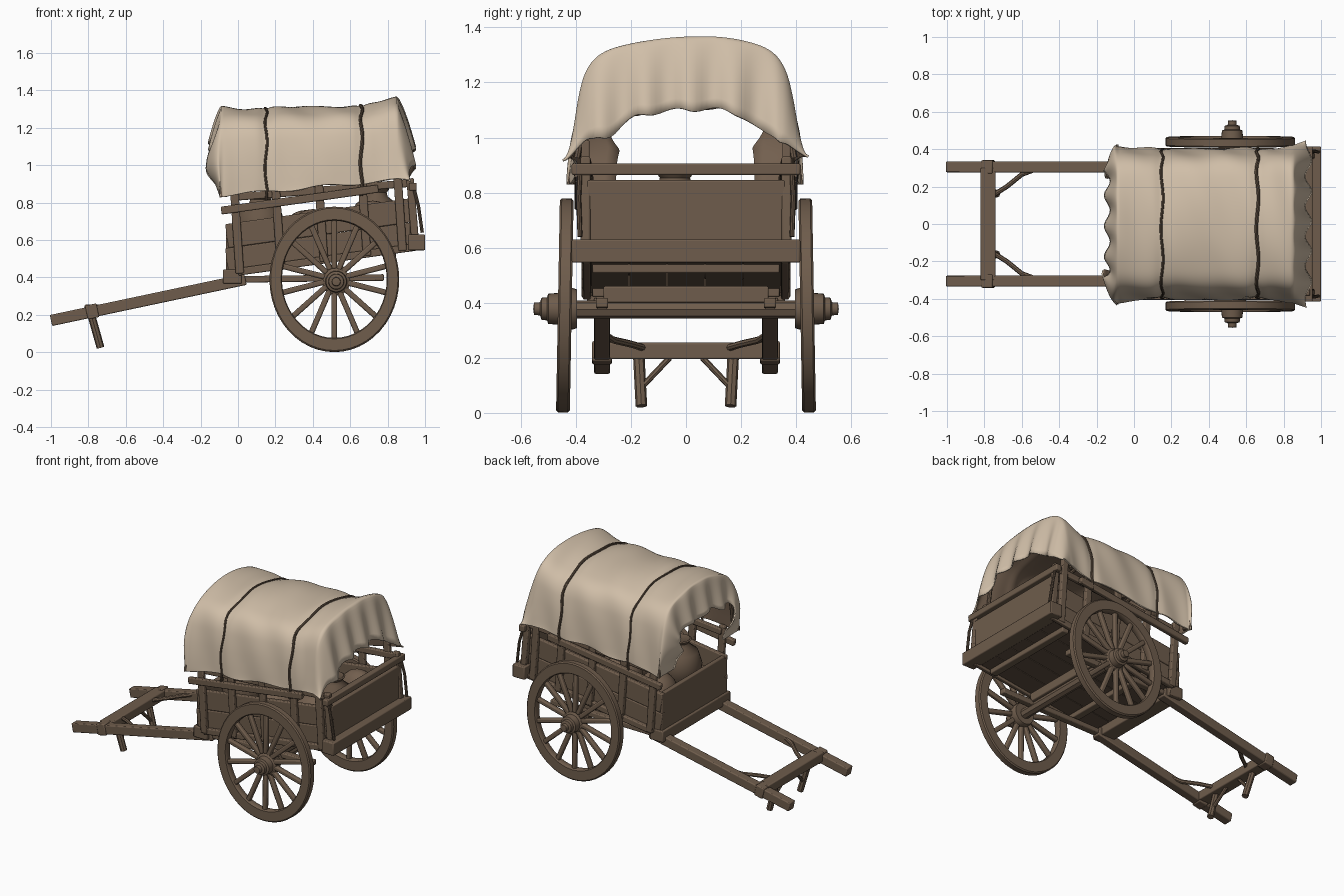
import bpy, bmesh, math
from mathutils import Vector, Matrix

if "Cube" in bpy.data.objects:
    bpy.data.objects.remove(bpy.data.objects["Cube"])


def material(name, rgb):
    m = bpy.data.materials.new(name)
    m.use_nodes = True
    m.diffuse_color = (*rgb, 1)
    m.node_tree.nodes["Principled BSDF"].inputs["Base Color"].default_value = (*rgb, 1)
    return m


WOOD = material("weathered wood", (0.158, 0.108, 0.072))
DARK = material("dark wood", (0.120, 0.082, 0.055))
CLOTH = material("canvas cloth", (0.63, 0.515, 0.39))
LINING = material("shaded lining", (0.17, 0.115, 0.077))
ROPE = material("old rope", (0.115, 0.079, 0.053))
CLAY = material("brown clay", (0.14, 0.095, 0.063))


def finish(name, bm, mat, bevel=0):
    me = bpy.data.meshes.new(name)
    bmesh.ops.recalc_face_normals(bm, faces=bm.faces)
    bm.to_mesh(me)
    bm.free()
    ob = bpy.data.objects.new(name, me)
    bpy.context.collection.objects.link(ob)
    me.materials.append(mat)
    if bevel:
        mod = ob.modifiers.new("worn edges", "BEVEL")
        mod.width, mod.segments = bevel, 2
    bpy.ops.object.select_all(action="DESELECT")
    ob.select_set(True)
    bpy.context.view_layer.objects.active = ob
    bpy.ops.object.shade_smooth_by_angle(angle=math.radians(40))


def axes(a, b):
    """Frame at the middle of a-b whose local x runs along the line."""
    d = (b - a).normalized()
    up = Vector((0, 0, 1)) if abs(d.z) < 0.8 else Vector((1, 0, 0))
    side = up.cross(d).normalized()
    m = Matrix((d, side, d.cross(side))).transposed().to_4x4()
    return Matrix.Translation((a + b) / 2) @ m


def beam(name, a, b, w, h, mat=WOOD, bevel=0.006):
    a, b = Vector(a), Vector(b)
    bm = bmesh.new()
    bmesh.ops.create_cube(bm, size=1, matrix=axes(a, b) @ Matrix.Diagonal(((b - a).length, w, h, 1)))
    finish(name, bm, mat, bevel)


def lathe(name, profile, place, mat, steps=32):
    """Spin (radius, height) points around local z."""
    bm = bmesh.new()
    vs = [bm.verts.new((r, 0, h)) for r, h in profile]
    es = [bm.edges.new(p) for p in zip(vs, vs[1:])]
    bmesh.ops.spin(bm, geom=vs + es, cent=(0, 0, 0), axis=(0, 0, 1), angle=math.tau, steps=steps)
    bmesh.ops.remove_doubles(bm, verts=bm.verts, dist=0.0005)
    bm.transform(place)
    finish(name, bm, mat)


def tube(name, pts, r, mat=WOOD):
    bm = bmesh.new()
    rings = []
    pts = [Vector(p) for p in pts]
    for i, p in enumerate(pts):
        m = axes(pts[max(i - 1, 0)], pts[min(i + 1, len(pts) - 1)]).to_3x3()
        ang = [k * math.tau / 8 for k in range(8)]
        rings.append([bm.verts.new(p + m @ Vector((0, r * math.cos(t), r * math.sin(t)))) for t in ang])
    for p, q in zip(rings, rings[1:]):
        for k in range(8):
            bm.faces.new((p[k], p[k - 1], q[k - 1], q[k]))
    bm.faces.new(rings[0])
    bm.faces.new(rings[-1])
    finish(name, bm, mat)


def bed(x, y, h):
    """Point on the tilted cart body, h above its underside."""
    return (x, y, 0.40 + 0.14 * x + h)


SIDES = (("left", 1), ("right", -1))

# Wheels: slightly oval, cambered felloe ring, spokes and stepped hub
RIM = [(0.28, -0.018), (0.285, -0.025), (0.34, -0.025), (0.347, -0.018), (0.347, 0.018),
       (0.34, 0.025), (0.285, 0.025), (0.28, 0.018), (0.28, -0.018)]
HUB = [(0, -0.045), (0.07, -0.045), (0.075, -0.03), (0.075, 0.01), (0.058, 0.02), (0.055, 0.06),
       (0.042, 0.065), (0.04, 0.085), (0.024, 0.09), (0.022, 0.112), (0, 0.115)]
for tag, s in SIDES:
    oval = (Matrix.Translation((0.515, s * 0.44, 0.39)) @ Matrix.Diagonal((1, 1, 1.12, 1))
            @ Matrix.Rotation(s * 0.02, 4, "X"))
    turn = Matrix.Rotation(-s * math.pi / 2, 4, "X")
    lathe(tag + "_wheel_rim", RIM, oval @ turn, WOOD, 48)
    lathe(tag + "_hub", HUB, Matrix.Translation((0.525, s * 0.44, 0.378)) @ turn, WOOD, 24)
    for i in range(14):
        a = (i + 0.5) * math.tau / 14
        ray = Vector((math.cos(a), 0, math.sin(a)))
        beam(f"{tag}_spoke_{i}", oval @ (ray * 0.05), oval @ (ray * 0.29), 0.03, 0.03, WOOD, 0.008)
tube("axle", [(0.525, -0.42, 0.375), (0.525, 0.42, 0.375)], 0.033)
beam("axle_bolster", (0.525, -0.3, 0.43), (0.525, 0.3, 0.43), 0.08, 0.06)

# Shafts and undercarriage
for tag, s in SIDES:
    y = s * 0.305
    beam(tag + "_shaft", (-1.0, y, 0.17), (0.04, y, 0.39), 0.058, 0.06)
    beam(tag + "_shaft_strap", (-0.81, y, 0.212), (-0.75, y, 0.225), 0.072, 0.075)
    beam(tag + "_sill", (0.0, y, 0.39), (0.78, y, 0.40), 0.045, 0.035)
    tube(tag + "_shaft_brace", [(-0.76, s * 0.15, 0.235), (-0.68, s * 0.2, 0.25),
                                (-0.6, s * 0.265, 0.265), (-0.52, s * 0.295, 0.285)], 0.013)
    tube(tag + "_prop_leg", [(-0.79, s * 0.172, 0.22), (-0.735, s * 0.162, 0.025)], 0.021)
    tube(tag + "_leg_brace", [(-0.755, s * 0.155, 0.10), (-0.775, s * 0.06, 0.20)], 0.011)
beam("shaft_crossbar", (-0.78, -0.3, 0.225), (-0.78, 0.3, 0.225), 0.08, 0.06)
beam("front_bolster", (-0.03, -0.36, 0.405), (-0.03, 0.36, 0.405), 0.1, 0.075)

# Bed floor, plank by plank, with cross joists
for i in range(5):
    y = (i - 2) * 0.138
    beam(f"floor_plank_{i}", bed(-0.05, y, 0.035), bed(0.95, y, 0.035), 0.136, 0.028, DARK, 0.003)
for i, x in enumerate((0.2, 0.82)):
    beam(f"floor_joist_{i}", bed(x, -0.34, 0.01), bed(x, 0.34, 0.01), 0.05, 0.035)

# Side boards, posts and rails
for tag, s in SIDES:
    for i, h in enumerate((0.1, 0.23)):
        beam(f"{tag}_side_board_{i}", bed(-0.06, s * 0.335, h), bed(0.94, s * 0.335, h), 0.03, 0.128)
    for i, x in enumerate((0.01, 0.23, 0.46, 0.69, 0.88)):
        beam(f"{tag}_post_{i}", bed(x, s * 0.365, 0.02), bed(x - 0.03, s * 0.365, 0.47), 0.03, 0.045)
    beam(tag + "_outer_rail", bed(-0.09, s * 0.39, 0.37), bed(0.75, s * 0.39, 0.37), 0.03, 0.042)
    beam(tag + "_upper_rail", (-0.02, s * 0.35, 0.83), (0.93, s * 0.36, 0.905), 0.03, 0.04)
    beam(tag + "_sill_trim", bed(0.0, s * 0.36, 0.03), bed(0.95, s * 0.36, 0.03), 0.03, 0.04)
    beam(tag + "_tail_post", (0.95, s * 0.365, 0.56), (0.92, s * 0.365, 0.93), 0.035, 0.04)
    tube(tag + "_tail_rope", [(0.94, s * 0.385, 0.88), (0.965, s * 0.39, 0.78), (0.985, s * 0.385, 0.64)], 0.009, ROPE)

# Front board, tailboard, ledge and tail rail
beam("front_board", (-0.05, -0.345, 0.55), (-0.05, 0.345, 0.55), 0.03, 0.27)
beam("tailboard", (0.935, -0.36, 0.725), (0.935, 0.36, 0.725), 0.03, 0.24)
beam("tail_ledge", (0.955, -0.415, 0.588), (0.955, 0.415, 0.588), 0.09, 0.085)
beam("tail_rail", (0.935, -0.415, 0.885), (0.935, 0.415, 0.885), 0.04, 0.042)

# Canvas cross-section: (half width, height fraction), rounded by corner cutting
half = [(0.405, 0), (0.398, 0.25), (0.385, 0.5), (0.36, 0.73), (0.305, 0.88), (0.19, 0.96), (0.07, 1)]
arch = [Vector(p) for p in half] + [Vector((-y, f)) for y, f in reversed(half)]
for _ in range(3):
    arch = [arch[0]] + [p.lerp(q, t) for p, q in zip(arch, arch[1:]) for t in (0.25, 0.75)] + [arch[-1]]
X0, X1 = -0.09, 0.85


def bump(x, c, w):
    return math.exp(-((x - c) / w) ** 2)


def cover(x, v, lift=0):
    """Canvas surface at x, with v from 0 to 1 over the arch."""
    k = v * (len(arch) - 1)
    i = min(int(k), len(arch) - 2)
    y, f = arch[i].lerp(arch[i + 1], k - i)
    hem = 0.845 + 0.09 * x + 0.008 * math.sin(17 * x)
    top = 1.305 + 0.025 * x + 0.042 * bump(x, X1, 0.09) + 0.012 * bump(x, X0, 0.08)
    n = 0.004 * math.sin(13 * x + 9 * v) + 0.004 * math.sin(24 * x - 17 * v)
    n += lift - 0.01 * (bump(x, 0.15, 0.03) + bump(x, 0.66, 0.03))
    wide = 1 + 2 * n + 0.04 * (1 - f) * (bump(x, X0, 0.06) + bump(x, X1, 0.06))
    return Vector((x, y * wide, hem + f * (top - hem) + n * f)), f


def rear_valance(t, v):
    """Loose cloth hanging past the tail hoop."""
    p, f = cover(X1, v)
    y = p.y
    drop = 0.265 * min(1, max(0, (p.z - 0.85) / 0.42)) - 0.05 * (1 - f) ** 3
    drop += 0.05 * bump(abs(y), 0.29, 0.06) * f + 0.008 * math.sin(40 * y)
    p.x += t * (0.085 + 0.018 * math.sin(38 * y + 1))
    p.z -= drop * t ** 1.4
    p.y *= 1 + t * (0.06 * (1 - f) - 0.04 * f)
    return p


def front_valance(t, v):
    """Cloth past the front hoop, its side flaps drawn inward."""
    p, f = cover(X0, v)
    y = p.y
    drop = 0.2 * min(1, max(0, (p.z - 0.9) / 0.4)) + 0.015 * math.sin(26 * y) * f
    out = 0.055 + 0.03 * bump(f, 0.4, 0.25) - 0.04 * (1 - f) ** 3
    p.x -= t * (out + 0.016 * math.sin(36 * y + 2))
    p.z -= drop * t ** 1.4
    low = min(1, 1.6 * (1 - f))
    p.y *= 1 + low * (0.26 * t - 0.66 * t * t) - 0.04 * t * (1 - low)
    return p


# Canvas cover with brown lining on the inside
COLS, NX, NT = 96, 64, 10
rows = [[front_valance(1 - i / NT, j / COLS) for j in range(COLS + 1)] for i in range(NT)]
rows += [[cover(X0 + (X1 - X0) * i / NX, j / COLS)[0] for j in range(COLS + 1)] for i in range(NX + 1)]
rows += [[rear_valance((i + 1) / NT, j / COLS) for j in range(COLS + 1)] for i in range(NT)]
bm = bmesh.new()
grid = [[bm.verts.new(p) for p in row] for row in rows]
for p, q in zip(grid, grid[1:]):
    for j in range(COLS):
        bm.faces.new((p[j], p[j + 1], q[j + 1], q[j]))
me = bpy.data.meshes.new("canvas_cover")
bm.to_mesh(me)
bm.free()
for m in (CLOTH, LINING):
    me.materials.append(m)
me.shade_smooth()
cover_ob = bpy.data.objects.new("canvas_cover", me)
bpy.context.collection.objects.link(cover_ob)
# Outward normals keep the light cloth outside and the lining inside
thick = cover_ob.modifiers.new("cloth thickness", "SOLIDIFY")
thick.thickness, thick.offset, thick.material_offset = 0.009, -1, 1

# Hoops inside the canvas and ropes over it
for i, x in enumerate((-0.07, 0.4, 0.82)):
    tube(f"hoop_{i}", [cover(x, j / 40, -0.03)[0] for j in range(41)], 0.012)
for i, x in enumerate((0.15, 0.66)):
    path = [cover(x + 0.006 * math.sin(j * 0.7), j / 48, 0.002)[0] for j in range(49)]
    ends = [Vector((x, s * 0.395, path[0].z - 0.06)) for s in (1, -1)]
    tube(f"tie_rope_{i}", [ends[0]] + path + [ends[1]], 0.007 + 0.002 * i, ROPE)

# Cargo: clay jars and full sacks
jar = [(0, 0), (0.08, 0), (0.125, 0.08), (0.135, 0.15), (0.11, 0.23), (0.06, 0.27), (0.055, 0.29),
       (0.07, 0.31), (0.06, 0.315), (0.045, 0.29), (0.05, 0.25), (0, 0.24)]
for i, (x, y, h) in enumerate(((0.12, -0.11, 0.11), (0.74, -0.04, 0.06))):
    lathe(f"jar_{i}", jar, Matrix.Translation(bed(x, y, h)), CLAY)
for i, (x, y) in enumerate(((0.1, 0.17), (0.36, 0.17), (0.4, -0.15), (0.74, 0.22), (0.72, -0.23))):
    bm = bmesh.new()
    shape = Matrix.Translation(bed(x, y, 0.17)) @ Matrix.Diagonal((0.13, 0.10 if i > 2 else 0.14, 0.14, 1))
    bmesh.ops.create_uvsphere(bm, u_segments=20, v_segments=12, radius=1, matrix=shape)
    finish(f"sack_{i}", bm, LINING)
